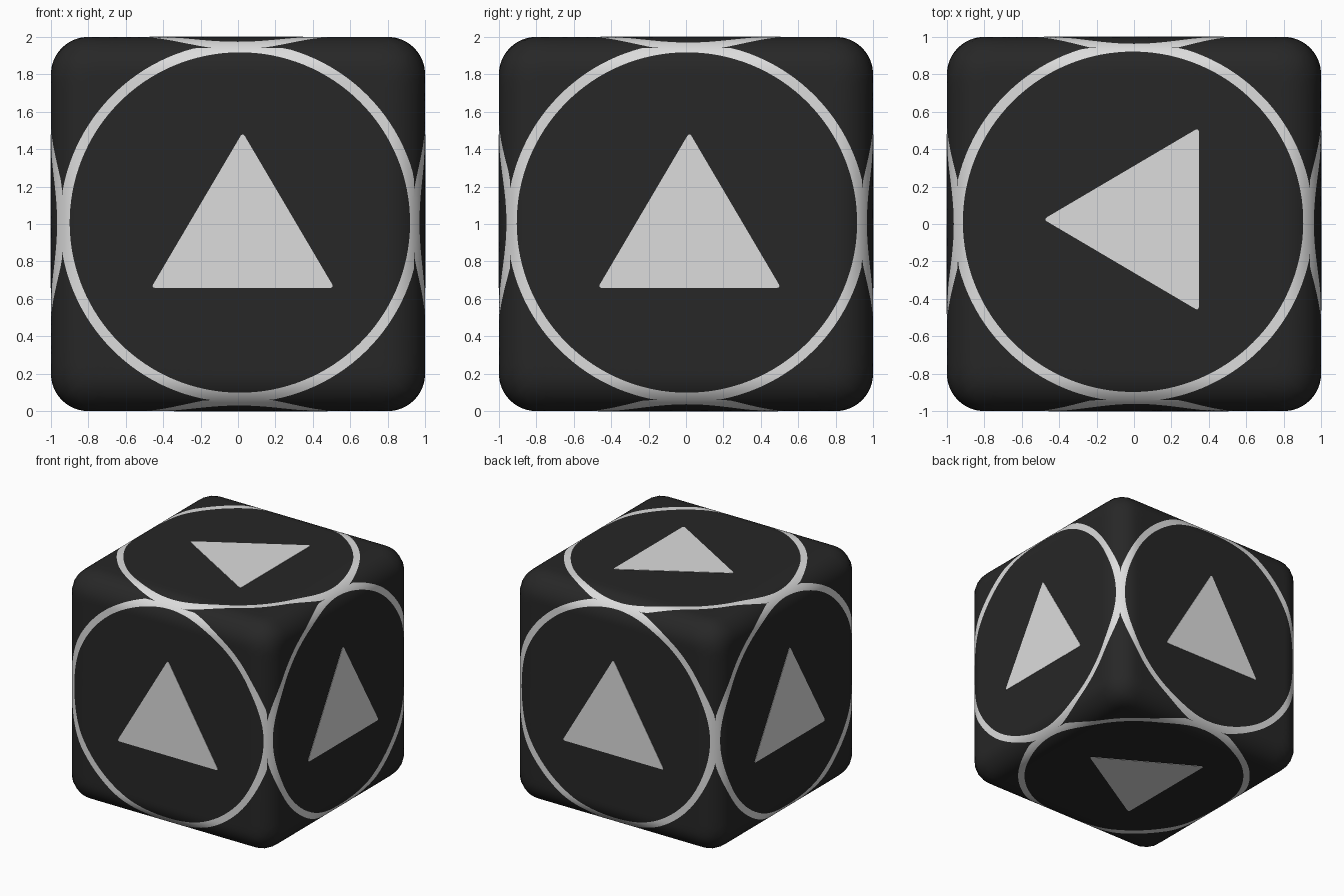
import bpy, bmesh, math
from mathutils import Vector

if "Cube" in bpy.data.objects:
    bpy.data.objects.remove(bpy.data.objects["Cube"])

FLAT, ROUND, SEGS = 0.8, 0.2, 128      # flat half width, edge radius, rays per side
RING_IN, RING_OUT, DISC = 0.91, 0.963, 0.75
CENTRE = Vector((0, 0, 1))
X, Y, Z = Vector((1, 0, 0)), Vector((0, 1, 0)), Vector((0, 0, 1))

# name: (right, up, ring offset, triangle offset)
SIDES = {
    "front": (X, Z, (0.01, 0.008), (0.025, 0.0)),
    "right": (Y, Z, (0.005, 0.008), (0.018, 0.0)),
    "back": (-X, Z, (0.0, 0.005), (0.0, 0.0)),
    "left": (-Y, Z, (0.0, 0.005), (0.0, 0.0)),
    "top": (Y, -X, (0.012, 0.005), (0.025, -0.005)),
    "bottom": (Y, X, (0.005, 0.005), (0.01, 0.0)),
}


def material(name, value):
    m = bpy.data.materials.new(name)
    m.diffuse_color = (value, value, value, 1)
    m.use_nodes = True
    m.node_tree.nodes["Principled BSDF"].inputs["Base Color"].default_value = m.diffuse_color
    return m


def height(u, v):
    """Height of the rounded side above the cube centre, or None outside it."""
    a, b = max(abs(u) - FLAT, 0), max(abs(v) - FLAT, 0)
    d = ROUND ** 2 - a * a - b * b
    return FLAT + math.sqrt(d) if d >= 0 else None


def limit(c, s):
    """Distance along a ray to the border shared with the next side."""
    lo, hi = 0.7, 1.5
    for _ in range(50):
        r = (lo + hi) / 2
        h = height(r * c, r * s)
        if h is not None and h >= max(abs(r * c), abs(r * s)):
            lo = r
        else:
            hi = r
    return lo


def circle_hit(c, s, off, radius):
    along = off[0] * c + off[1] * s
    return along + math.sqrt(radius ** 2 - off[0] ** 2 - off[1] ** 2 + along ** 2)


def link(name, bm, mats):
    mesh = bpy.data.meshes.new(name)
    bm.to_mesh(mesh)
    bm.free()
    for m in mats:
        mesh.materials.append(m)
    ob = bpy.data.objects.new(name, mesh)
    bpy.context.collection.objects.link(ob)
    return ob


dark = material("dark charcoal", 0.02)
light = material("light grey", 0.72)

# rounded cube body with the ring on each side cut in as faces
BANDS = [(7, 0), (3, 1), (9, 0)]       # steps and colour: disc rim, ring, corners
bm = bmesh.new()
for right, up, ring, tri in SIDES.values():
    normal = right.cross(up)
    loops = []
    for i in range(SEGS):
        t = 2 * math.pi * i / SEGS
        c, s = math.cos(t), math.sin(t)
        end = limit(c, s)
        stops = [DISC, min(circle_hit(c, s, ring, RING_IN), end),
                 min(circle_hit(c, s, ring, RING_OUT), end), end]
        radii = [DISC]
        for (n, _), a, b in zip(BANDS, stops, stops[1:]):
            radii += [a + (b - a) * k / n for k in range(1, n + 1)]
        loops.append([bm.verts.new(CENTRE + right * r * c + up * r * s
                                   + normal * (height(r * c, r * s) or FLAT))
                      for r in radii])
    bm.faces.new([ray[0] for ray in loops])
    colours = [col for n, col in BANDS for _ in range(n)]
    for i in range(SEGS):
        a, b = loops[i], loops[(i + 1) % SEGS]
        for k, col in enumerate(colours):
            f = bm.faces.new((a[k], a[k + 1], b[k + 1], b[k]))
            f.material_index = col
bmesh.ops.remove_doubles(bm, verts=bm.verts, dist=0.0002)
for f in bm.faces:
    f.smooth = True
link("rounded_cube", bm, [dark, light])

# thin triangle plate on each side, with slightly blunted corners
for name, (right, up, ring, tri) in SIDES.items():
    normal = right.cross(up)
    bm = bmesh.new()
    corners = [(-0.49, -0.342), (0.49, -0.342), (0.0, 0.49)]
    base = CENTRE + normal * 1.003 + right * tri[0] + up * tri[1]
    vs = [bm.verts.new(base + right * u + up * v) for u, v in corners]
    bm.faces.new(vs)
    bmesh.ops.bevel(bm, geom=vs, offset=0.022, segments=3, profile=0.5, affect='VERTICES')
    side = bmesh.ops.extrude_face_region(bm, geom=bm.faces[:])
    bmesh.ops.translate(bm, vec=-normal * 0.005,
                        verts=[g for g in side["geom"] if isinstance(g, bmesh.types.BMVert)])
    bmesh.ops.recalc_face_normals(bm, faces=bm.faces)
    link(name + "_triangle", bm, [light])
